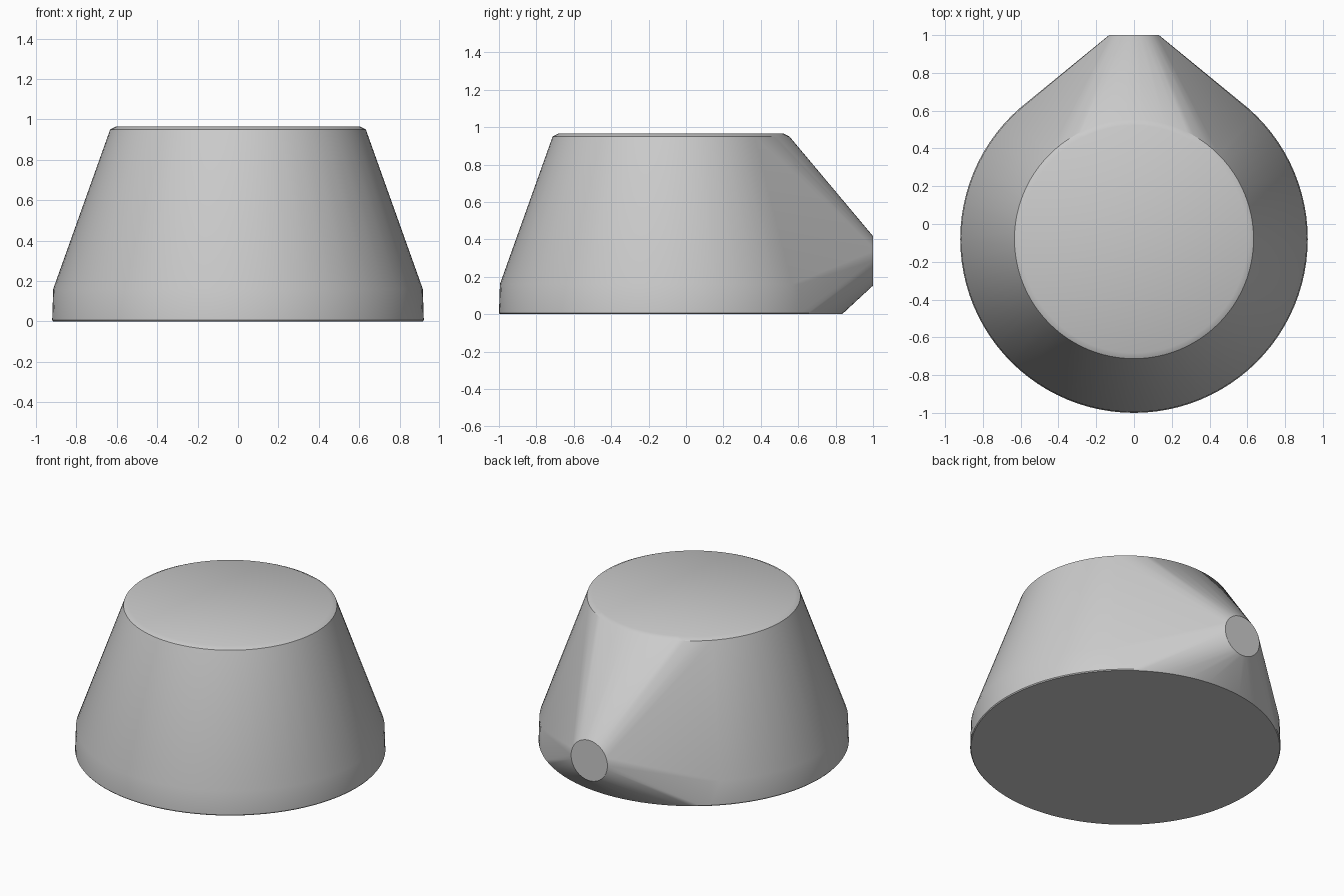
import bpy
import bmesh
from math import cos, sin, tau, radians

old = bpy.data.objects.get("Cube")
if old:
    bpy.data.objects.remove(old, do_unlink=True)

# One plain grey material
grey = bpy.data.materials.new("light grey")
grey.use_nodes = True
colour = (0.6, 0.6, 0.6, 1)
grey.diffuse_color = colour
grey.node_tree.nodes["Principled BSDF"].inputs["Base Color"].default_value = colour

SEGMENTS = 96
CENTRE_Y = -0.08
bm = bmesh.new()

# Round tapered body: (radius, height) rings
for radius, z in [(0.915, 0), (0.92, 0.006), (0.915, 0.16), (0.633, 0.95), (0.603, 0.965)]:
    for i in range(SEGMENTS):
        a = tau * i / SEGMENTS
        bm.verts.new((radius * cos(a), CENTRE_Y + radius * sin(a), z))

# Small round spout end facing the back
for i in range(32):
    a = tau * i / 32
    bm.verts.new((0.132 * cos(a), 1, 0.285 + 0.132 * sin(a)))

# Wrap body and spout in one tapering skin
hull = bmesh.ops.convex_hull(bm, input=bm.verts[:])
spare = {v for v in hull["geom_interior"] + hull["geom_unused"]
         if isinstance(v, bmesh.types.BMVert)}
bmesh.ops.delete(bm, geom=list(spare), context="VERTS")
bmesh.ops.dissolve_limit(bm, angle_limit=radians(0.2), verts=bm.verts[:], edges=bm.edges[:])
bmesh.ops.recalc_face_normals(bm, faces=bm.faces[:])

mesh = bpy.data.meshes.new("spouted_body")
bm.to_mesh(mesh)
bm.free()
mesh.materials.append(grey)
body = bpy.data.objects.new("spouted_body", mesh)
bpy.context.collection.objects.link(body)

# Smooth sides with crisp rims
bpy.ops.object.select_all(action="DESELECT")
body.select_set(True)
bpy.context.view_layer.objects.active = body
bpy.ops.object.shade_smooth_by_angle(angle=radians(30))
